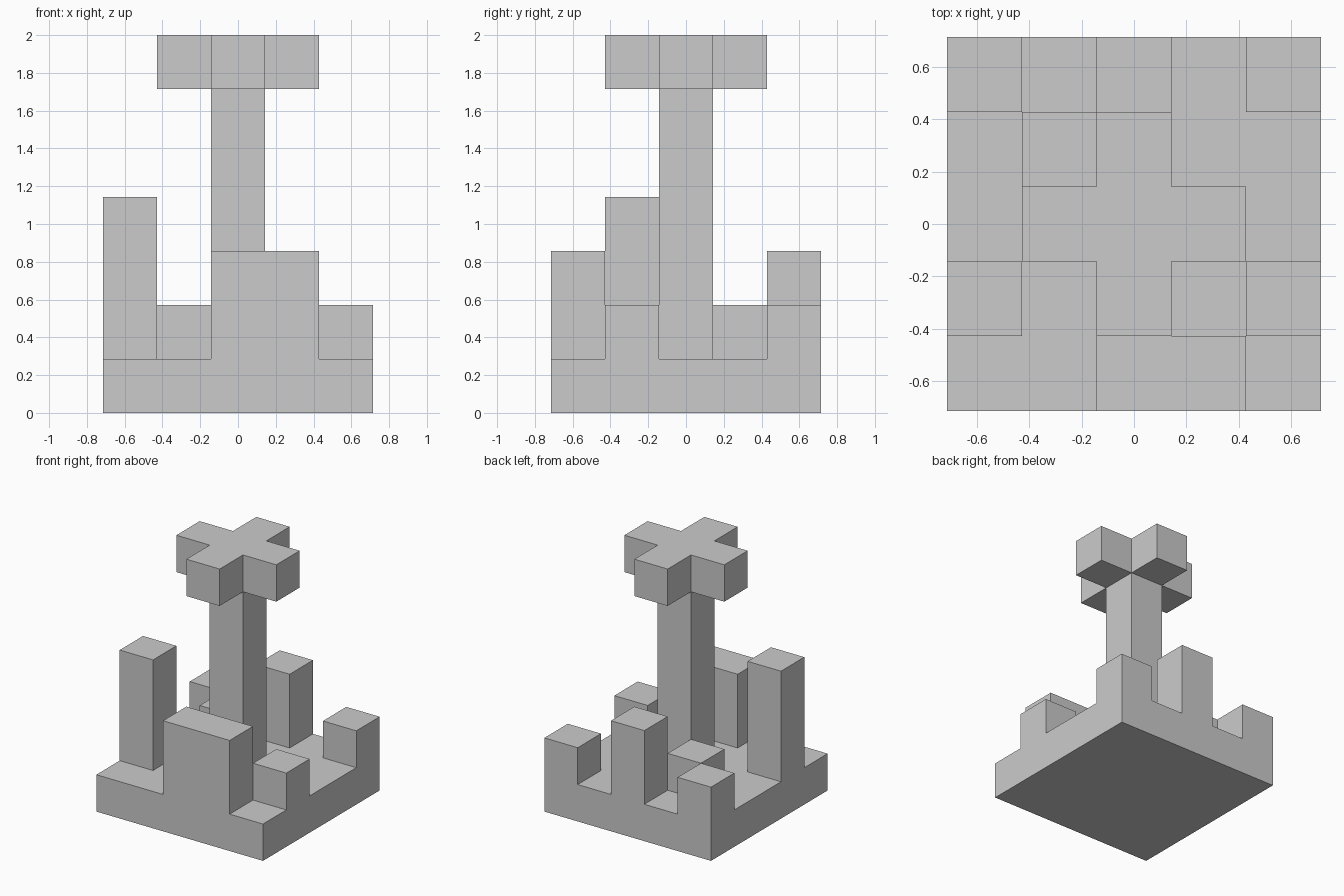
import bpy, bmesh
from mathutils import Vector

if "Cube" in bpy.data.objects:
    bpy.data.objects.remove(bpy.data.objects["Cube"])

U = 2 / 7          # one grid cell; the plan is 5 x 5 cells, 7 levels high
N = 5

# Block heights in cells, keyed by (column, row) from the front left corner
blocks = {(2, 0): 3, (3, 0): 3, (0, 1): 4, (4, 1): 2,
          (1, 3): 2, (0, 4): 2, (2, 4): 3, (4, 4): 2}

# Square base with raised blocks
base = {(i, j, k) for i in range(N) for j in range(N)
        for k in range(blocks.get((i, j), 1))}
# Central column
column = {(2, 2, k) for k in range(1, 6)}
# Plus-shaped cap
cap = {(2 + dx, 2 + dy, 6) for dx, dy in
       [(0, 0), (1, 0), (-1, 0), (0, 1), (0, -1)]}

solid = base | column | cap


def build(name, cells):
    """Skin the cells, leaving out faces buried inside the model."""
    bm = bmesh.new()
    for cell in sorted(cells):
        for axis in range(3):
            for sign in (-1, 1):
                near = list(cell)
                near[axis] += sign
                if tuple(near) in solid:
                    continue
                n, a, b = Vector(), Vector(), Vector()
                n[axis] = sign / 2
                a[(axis + 1) % 3] = 0.5
                b[(axis + 2) % 3] = 0.5 * sign
                mid = Vector(cell) + Vector((-2, -2, 0.5)) + n
                corners = (mid - a - b, mid + a - b, mid + a + b, mid - a + b)
                bm.faces.new([bm.verts.new(c * U) for c in corners])
    bmesh.ops.remove_doubles(bm, verts=bm.verts[:], dist=0.001)
    mesh = bpy.data.meshes.new(name)
    bm.to_mesh(mesh)
    bm.free()
    bpy.context.collection.objects.link(bpy.data.objects.new(name, mesh))


build("block_base", base)
build("column", column)
build("cross_cap", cap)
